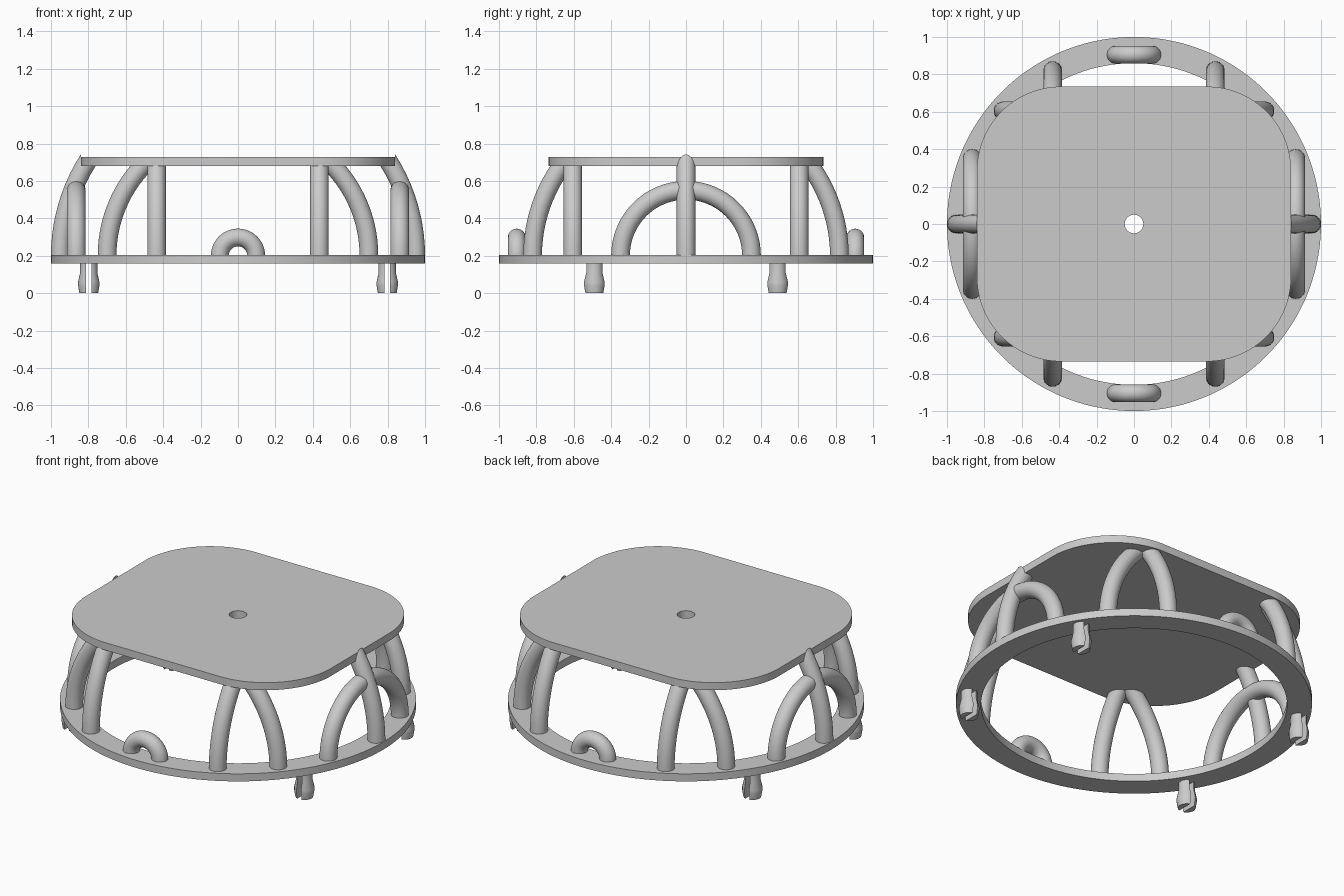
import bpy, bmesh, math
from mathutils import Matrix, Vector

cube = bpy.data.objects.get("Cube")
if cube:
    bpy.data.objects.remove(cube, do_unlink=True)

# Single grey material
grey = bpy.data.materials.new("light_grey")
grey.use_nodes = True
colour = (0.6, 0.6, 0.6, 1)
grey.diffuse_color = colour
grey.node_tree.nodes["Principled BSDF"].inputs["Base Color"].default_value = colour

RING_BOTTOM, RING_TOP = 0.158, 0.205
PLATE_BOTTOM, PLATE_TOP = 0.68, 0.727
PLATE_X, PLATE_Y, CORNER = 0.84, 0.735, 0.45
ARCH_BASE = 0.2


def finish(name, bm):
    bmesh.ops.recalc_face_normals(bm, faces=bm.faces)
    mesh = bpy.data.meshes.new(name)
    bm.to_mesh(mesh)
    bm.free()
    mesh.materials.append(grey)
    obj = bpy.data.objects.new(name, mesh)
    bpy.context.collection.objects.link(obj)
    return obj


def activate(obj):
    bpy.ops.object.select_all(action='DESELECT')
    obj.select_set(True)
    bpy.context.view_layer.objects.active = obj


def smooth(obj):
    activate(obj)
    bpy.ops.object.shade_smooth_by_angle(angle=math.radians(35))


def rounded_outline(half_x, half_y, radius, steps):
    """Rounded rectangle; a circle when the radius equals both half sizes."""
    points = []
    for quarter, (sx, sy) in enumerate([(1, 1), (-1, 1), (-1, -1), (1, -1)]):
        for i in range(steps):
            t = (quarter + (i + 0.5) / steps) * math.pi / 2
            points.append((sx * (half_x - radius) + radius * math.cos(t),
                           sy * (half_y - radius) + radius * math.sin(t)))
    return points


def slab(name, outer, hole, bottom, top):
    """Flat plate with a hole through it."""
    bm = bmesh.new()
    for loop in (outer, hole):
        verts = [bm.verts.new((x, y, bottom)) for x, y in loop]
        for a, b in zip(verts, verts[1:] + verts[:1]):
            bm.edges.new((a, b))
    bmesh.ops.triangle_fill(bm, edges=bm.edges[:], use_beauty=True)
    grown = bmesh.ops.extrude_face_region(bm, geom=bm.faces[:], use_keep_orig=True)["geom"]
    verts = [g for g in grown if isinstance(g, bmesh.types.BMVert)]
    bmesh.ops.translate(bm, verts=verts, vec=(0, 0, top - bottom))
    smooth(finish(name, bm))


def arch(name, radius, tube, location, turn=0.0, cutter=None):
    """Half-circle tube standing on the ring, optionally trimmed by the plate."""
    bm = bmesh.new()
    bmesh.ops.create_circle(bm, segments=28, radius=tube,
                            matrix=Matrix.Translation((radius, 0, 0)))
    bmesh.ops.spin(bm, geom=bm.verts[:] + bm.edges[:], cent=(0, 0, 0),
                   axis=(0, 1, 0), angle=-math.pi, steps=56)
    bmesh.ops.holes_fill(bm, edges=[e for e in bm.edges if e.is_boundary])
    bm.transform(Matrix.Translation(location) @ Matrix.Rotation(turn, 4, 'Z'))
    obj = finish(name, bm)
    if cutter:
        trim = obj.modifiers.new("trim", 'BOOLEAN')
        trim.operation, trim.solver, trim.object = 'DIFFERENCE', 'EXACT', cutter
        activate(obj)
        bpy.ops.object.modifier_apply(modifier=trim.name)
    smooth(obj)


def half_peg(name, x, y, side):
    """One half of a slotted, bulging snap peg."""
    profile = [(0, 0), (0.05, 0), (0.057, 0.04), (0.057, 0.06), (0.046, 0.11), (0.046, 0.18), (0, 0.18)]
    bm = bmesh.new()
    verts = [bm.verts.new((r, 0, z)) for r, z in profile]
    for a, b in zip(verts, verts[1:]):
        bm.edges.new((a, b))
    bmesh.ops.spin(bm, geom=bm.verts[:] + bm.edges[:], cent=(0, 0, 0),
                   axis=(0, 0, 1), angle=2 * math.pi, steps=24)
    bmesh.ops.remove_doubles(bm, verts=bm.verts, dist=0.0005)
    bmesh.ops.bisect_plane(bm, geom=bm.verts[:] + bm.edges[:] + bm.faces[:],
                           plane_co=(side * 0.015, 0, 0), plane_no=(side, 0, 0),
                           clear_inner=True)
    bmesh.ops.holes_fill(bm, edges=[e for e in bm.edges if e.is_boundary])
    bmesh.ops.translate(bm, verts=bm.verts, vec=(x, y, 0))
    smooth(finish(name, bm))


# Base ring and top plate
slab("base_ring", rounded_outline(1, 1, 1, 32), rounded_outline(0.86, 0.86, 0.86, 32),
     RING_BOTTOM, RING_TOP)
slab("top_plate", rounded_outline(PLATE_X, PLATE_Y, CORNER, 20),
     rounded_outline(0.05, 0.05, 0.05, 8), PLATE_BOTTOM, PLATE_TOP)

# Block that removes the arch crowns above the plate
bm = bmesh.new()
bmesh.ops.create_cube(bm, size=1, matrix=Matrix.Translation((0, 0, 1.2)) @
                      Matrix.Diagonal((2 * PLATE_X, 1.6, 1, 1)))
crown_cutter = finish("crown_cutter", bm)
crown_cutter.hide_render = True

# Legs: large arches trimmed where they meet the plate
arch("middle_legs", 0.95, 0.05, (0, 0, ARCH_BASE), 0, crown_cutter)
for label, s in (("back", 1), ("front", -1)):
    arch(label + "_corner_legs", 0.70, 0.05, (0, s * 0.605, ARCH_BASE), 0, crown_cutter)
    # Small handle loops on the ring
    arch(label + "_handle", 0.0975, 0.0475, (0, s * 0.905, ARCH_BASE))
for label, s in (("left", 1), ("right", -1)):
    arch(label + "_long_legs", 0.82, 0.05, (s * 0.435, 0, ARCH_BASE), math.pi / 2, crown_cutter)
    # Whole arches bracing the sides
    arch(label + "_side_arch", 0.35, 0.05, (s * 0.865, 0, ARCH_BASE), math.pi / 2)
bpy.data.objects.remove(crown_cutter, do_unlink=True)

# Slotted pegs under the ring
for x_name, sx in (("left", 1), ("right", -1)):
    for y_name, sy in (("back", 1), ("front", -1)):
        for half_name, side in (("outer", sx), ("inner", -sx)):
            half_peg(f"{y_name}_{x_name}_peg_{half_name}", sx * 0.798, sy * 0.49, side)
